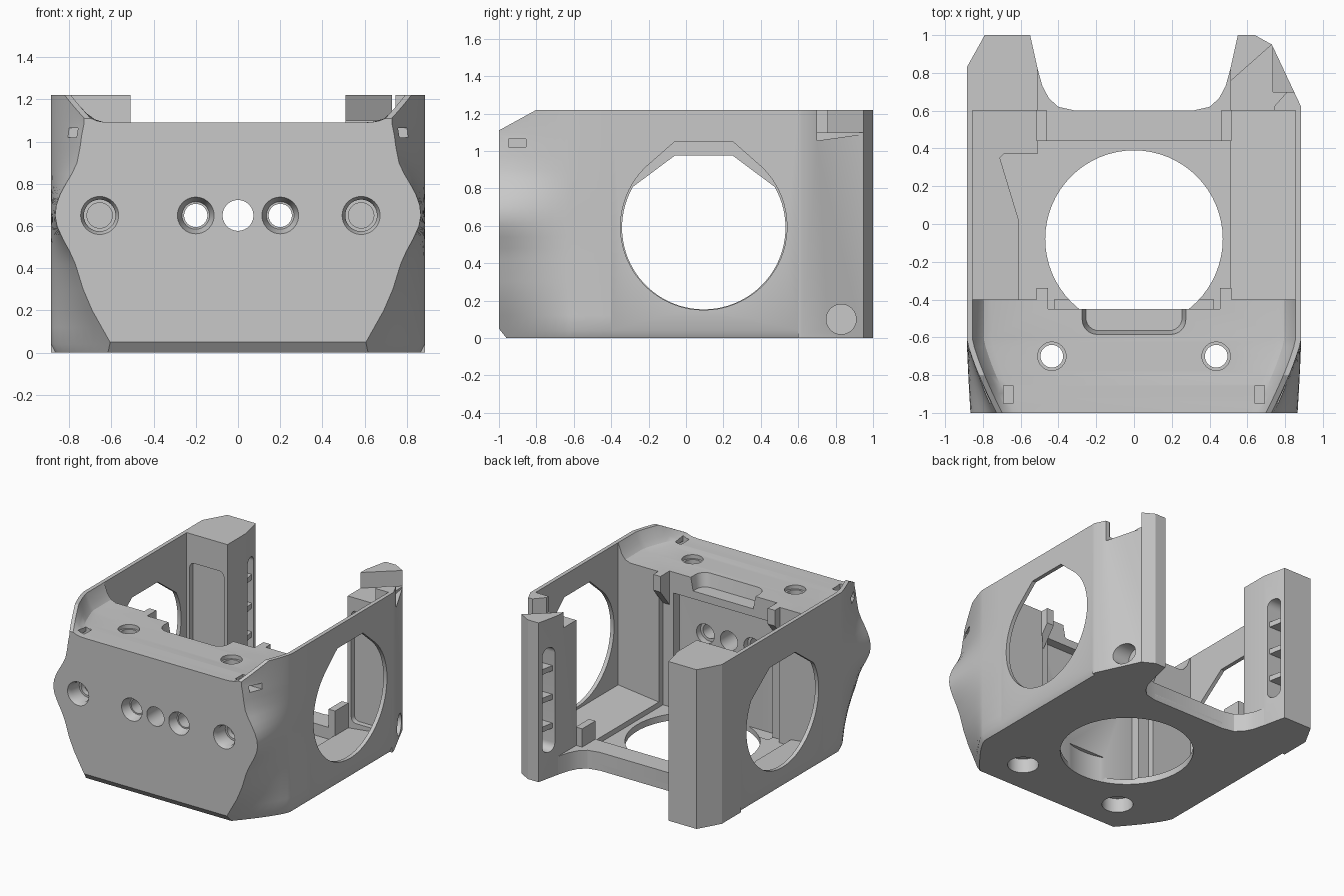
import bpy, bmesh, math

cube = bpy.data.objects.get("Cube")
if cube:
    bpy.data.objects.remove(cube, do_unlink=True)

grey = bpy.data.materials.new("plain grey")
grey.use_nodes = True
COLOR = (0.58, 0.58, 0.58, 1)
grey.diffuse_color = COLOR
grey.node_tree.nodes["Principled BSDF"].inputs["Base Color"].default_value = COLOR
parts = []


def loft(name, rings):
    """Closed solid through equal-length rings of 3D points."""
    bm = bmesh.new()
    rows = [[bm.verts.new(p) for p in ring] for ring in rings]
    n = len(rows[0])
    for a, b in zip(rows, rows[1:]):
        for i in range(n):
            j = (i + 1) % n
            bm.faces.new((a[i], a[j], b[j], b[i]))
    bm.faces.new(rows[0])
    bm.faces.new(rows[-1])
    bmesh.ops.recalc_face_normals(bm, faces=bm.faces)
    me = bpy.data.meshes.new(name)
    bm.to_mesh(me)
    bm.free()
    me.materials.append(grey)
    ob = bpy.data.objects.new(name, me)
    bpy.context.collection.objects.link(ob)
    return ob


def place(p, axis, d):
    return {"x": (d, p[0], p[1]), "y": (p[0], d, p[1]), "z": (p[0], p[1], d)}[axis]


def prism(name, pts, axis, a, b, end=None):
    return loft(name, [[place(p, axis, a) for p in pts],
                       [place(p, axis, b) for p in (end or pts)]])


def part(*args):
    ob = prism(*args)
    parts.append(ob)
    return ob


def rect(u0, u1, v0, v1):
    return [(u0, v0), (u1, v0), (u1, v1), (u0, v1)]


def arc(u, v, r, start=0, stop=360, n=40):
    return [(u + r * math.cos(math.radians(start + (stop - start) * i / n)),
             v + r * math.sin(math.radians(start + (stop - start) * i / n)))
            for i in range(n + (stop - start < 360))]


def rounded(u0, u1, v0, v1, r):
    pts = []
    for k, (u, v) in enumerate(rect(u0 + r, u1 - r, v0 + r, v1 - r)):
        pts += arc(u, v, r, 180 + 90 * k, 270 + 90 * k, 6)
    return pts


def cut(ob, *args):
    """Subtract a prism from a part."""
    tool = prism("cutter", *args)
    tool.hide_render = True
    mod = ob.modifiers.new("cut", "BOOLEAN")
    mod.operation, mod.solver, mod.object = "DIFFERENCE", "EXACT", tool
    bpy.context.view_layer.objects.active = ob
    bpy.ops.object.modifier_apply(modifier=mod.name)
    bpy.data.objects.remove(tool, do_unlink=True)


def mirrored(half):
    return half + [(-u, v) for u, v in reversed(half)]


# Front block: bulged face blending back into straight sides
FACE = [(0, .58), (.04, .6), (.12, .645), (.2, .69), (.3, .733), (.42, .77), (.48, .797),
        (.54, .83), (.6, .857), (.65, .866), (.7, .86), (.75, .842), (.8, .815), (.85, .785),
        (.9, .762), (.97, .748), (1.03, .74), (1.09, .728)]
rings = []
for y in (-1, -.95, -.9, -.85, -.8, -.75, -.7, -.65, -.61, -.4):
    t = 1 - (1 - min((y + 1) / .39, 1)) ** 1.25
    top = min(1.11 + (y + 1) * .55, 1.22)
    half = [(w + ((.885 if z else .865) - w) * t, z) for z, w in FACE]
    w = half[-1][0]
    half += [(w, top), (w - .03, top), (w - .06, 1.09 + .4 * (top - 1.09)),
             (w - .09, 1.09 + .12 * (top - 1.09)), (w - .13, 1.09)]
    rings.append([(x, y, z) for x, z in mirrored(half)])
block = loft("front_block", rings)
parts.append(block)
cut(block, [(-1.04, .1), (-.92, -.05), (-1.04, -.05)], "x", -1, 1)
cut(block, rect(-.51, .51, -.45, -.3), "z", .05, 2)
cut(block, rect(-.42, .42, .04, .93), "y", -.52, -.3)
cut(block, arc(0, -.08, .47, n=64), "z", -.1, .2)
cut(block, rounded(-.28, .28, -.59, -.2, .08), "z", 1.12, .99,
    rounded(-.255, .255, -.565, -.2, .07))

# Face holes, screw holes and tie slots
cut(block, arc(0, .65, .073), "y", -1.1, -.4)
for x in (-.655, .583):
    cut(block, arc(x, .65, .095), "y", -1.01, -.97, arc(x, .65, .075))
    cut(block, arc(x, .65, .075), "y", -1.02, -.88)
    cut(block, arc(x, .65, .06), "y", -.9, -.84)
for s in (-1, 1):
    cut(block, arc(s * .2, .65, .055), "y", -1.1, -.4)
    cut(block, arc(s * .2, .65, .09), "y", -1.01, -.93, arc(s * .2, .65, .065))
    cut(block, arc(s * .2, .65, .075), "y", -.57, -.4)
    cut(block, arc(s * .435, -.7, .06), "z", -.1, 1.2)
    cut(block, arc(s * .435, -.7, .075), "z", 1.06, 1.1)
    cut(block, arc(s * .435, -.7, .11), "z", -.1, .11)
    cut(block, rect(-.95, -.855, 1.02, 1.065), "x", s * .66, s)
    cut(block, rect(*sorted((s * .64, s * .69)), -.95, -.855), "z", 1.02, 1.3)

# Thin side walls and floor
shell = part("walls_and_floor",
             mirrored([(.865, 0), (.885, .04), (.885, 1.22), (.855, 1.22),
                       (.855, .13), (.51, .09), (.51, .05)]), "y", -.4, .6)
cut(shell, arc(0, -.08, .47, n=64), "z", -.1, .12)
cut(shell, arc(.095, .595, .445, 135, 405, 56) + [(.25, 1.05), (-.06, 1.05)], "x", .7, 1)
cut(shell, arc(.095, .59, .437, 150, 390, 56) + [(.25, .975), (-.06, .975)], "x", -1, -.7)
cut(shell, [(-.71, .35), (-.61, .02), (-.61, -.5), (-.5, -.5), (-.5, .37), (-.69, .37)],
    "z", .052, .5)

# Rear posts with front recess and louvred slot
OUTER = {1: [(.885, .6), (.885, .62), (.73, .95), (.64, 1)],
         -1: [(.885, .6), (.885, .83), (.79, 1)]}
for s, side in ((1, "left"), (-1, "right")):
    plan = OUTER[s] + [(.55, 1), (.51, .82), (.51, .6)]
    post = part(side + "_rear_post", [(s * x, y) for x, y in plan], "z", 0, 1.22)
    cut(post, rounded(*sorted((s * .54, s * .83)), .14, 1, .04), "y", .5, .64)
    cut(post, rounded(.85, .965, .2, 1, .055), "x", s * .4, s * .66)
    for z in (.38, .6, .82):
        part(side + "_louvre", [(s * .538, .85), (s * .56, .965), (s * .67, .965), (s * .67, .85)],
             "z", z - .02, z + .02)
    if s == 1:
        # Stepped top and side bore
        cut(post, [(.4, .658), (.73, .95), (.745, .95), (.745, .5), (.4, .5)], "z", 1.1, 1.4)
        cut(post, [(.7, 1.055), (.95, 1.09), (.95, 1.4), (.7, 1.4)], "x", .735, 1)
        cut(post, [(.74, .71), (.82, .71), (.74, .62)], "z", 1.1, 1.4)
        cut(post, arc(.83, .1, .08), "x", .68, 1)

# Rear cross bar flaring into the posts
flare = [(.51, .44), (.51, .82), (.485, .73), (.45, .665), (.4, .62), (.31, .6)]
part("rear_bar", mirrored(flare), "z", 0, .14)

# Upright tabs beside the bar and brackets behind the block
for s in (-1, 1):
    part("bar_tab", rect(s * .46, s * .515, .44, .6), "z", 0, .28)
    part("block_bracket", [(-.46, .82), (-.46, 1.09), (-.34, 1.09), (-.34, .97)],
         "x", s * .455, s * .515)

# Smooth the curved surfaces, keep edges crisp
bpy.ops.object.select_all(action="DESELECT")
for ob in parts:
    ob.select_set(True)
bpy.context.view_layer.objects.active = block
bpy.ops.object.shade_smooth_by_angle(angle=math.radians(28))
